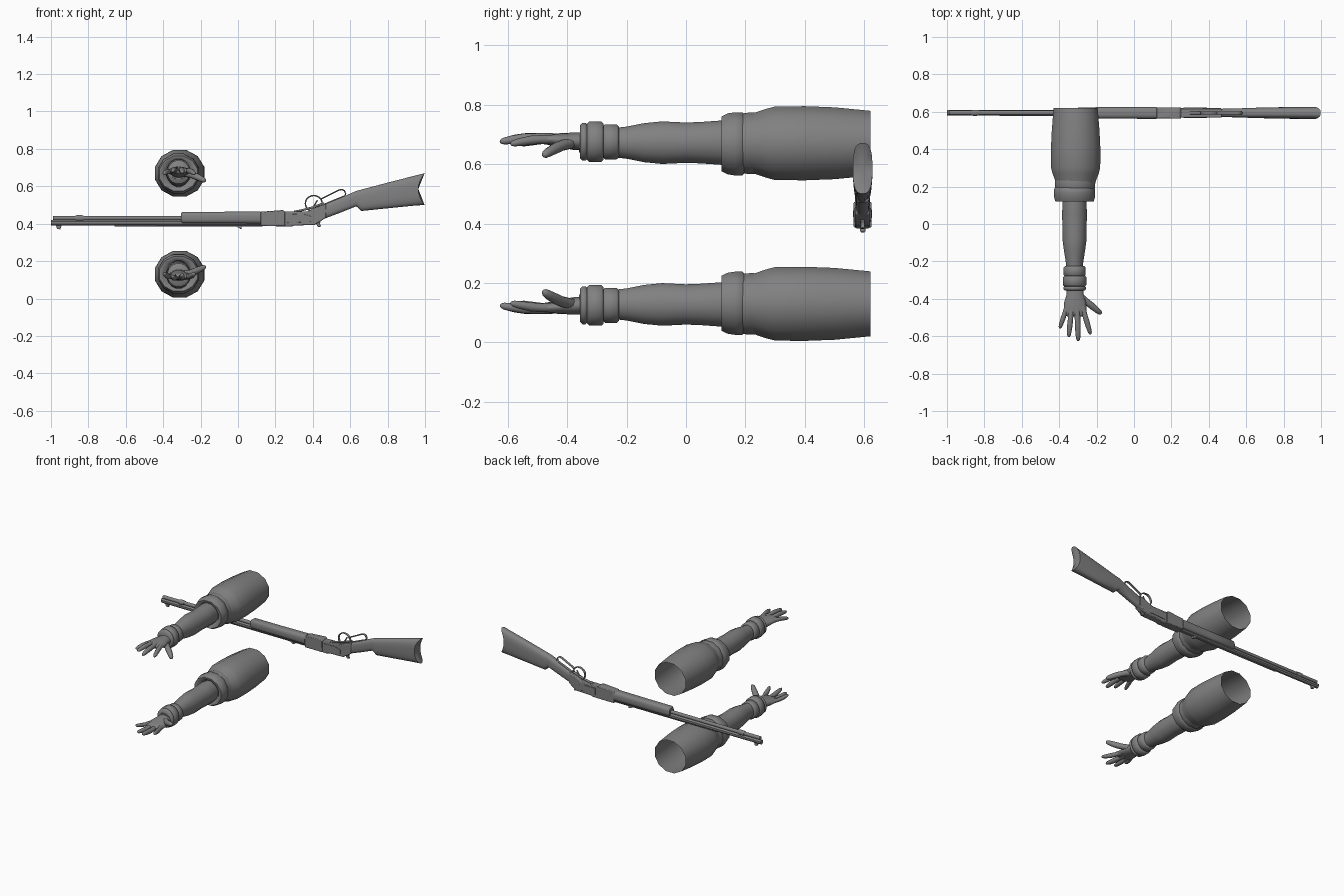
import bpy, bmesh
from math import cos, sin, pi
from mathutils import Vector

cube = bpy.data.objects.get("Cube")
if cube:
    bpy.data.objects.remove(cube)

grey = bpy.data.materials.new("plain_grey")
grey.use_nodes = True
GREY = (0.22, 0.22, 0.22, 1)
grey.diffuse_color = GREY
grey.node_tree.nodes["Principled BSDF"].inputs["Base Color"].default_value = GREY

RIFLE_Y = 0.594
MID_Z = 0.40


def finish(name, bm, angle=40, bevel=0):
    bmesh.ops.recalc_face_normals(bm, faces=bm.faces)
    mesh = bpy.data.meshes.new(name)
    bm.to_mesh(mesh)
    bm.free()
    mesh.materials.append(grey)
    ob = bpy.data.objects.new(name, mesh)
    bpy.context.collection.objects.link(ob)
    if bevel:
        mod = ob.modifiers.new("bevel", "BEVEL")
        mod.width, mod.segments = bevel, 2
    bpy.ops.object.select_all(action="DESELECT")
    ob.select_set(True)
    bpy.context.view_layer.objects.active = ob
    bpy.ops.object.shade_smooth_by_angle(angle=angle * pi / 180)
    return ob


def tube(name, pts, sides=12, caps="both", axis=None, up=(0, 0, 1), power=1, flip=False, shape=None, angle=40):
    """Skin rings along points given as x, y, z, half width, half height."""
    bm = bmesh.new()
    centres = [Vector(p[:3]) for p in pts]
    rings = []
    for i, (c, p) in enumerate(zip(centres, pts)):
        t = Vector(axis) if axis else centres[min(i + 1, len(pts) - 1)] - centres[max(i - 1, 0)]
        side = t.cross(Vector(up)).normalized()
        top = side.cross(t).normalized()
        ring = []
        for k in range(sides):
            a = 2 * pi * (k + 0.5) / sides
            u, v = cos(a), sin(a)
            u = abs(u) ** power * (1 if u > 0 else -1)
            v = abs(v) ** power * (1 if v > 0 else -1)
            ring.append(bm.verts.new(c + side * u * p[3] + top * v * p[4]))
        rings.append(ring)
    for a, b in zip(rings, rings[1:]):
        for k in range(sides):
            j = (k + 1) % sides
            bm.faces.new((a[k], a[j], b[j], b[k]))
    for ring, c, end in ((rings[0], centres[0], "start"), (rings[-1], centres[-1], "end")):
        if caps in ("both", end):
            hub = bm.verts.new(c)
            for k in range(sides):
                bm.faces.new((ring[k], ring[(k + 1) % sides], hub))
    for v in bm.verts:
        if shape:
            shape(v.co)
        if flip:
            v.co.z = 2 * MID_Z - v.co.z
    return finish(name, bm, angle)


def prism(name, outline, half, bevel=0.004, y=RIFLE_Y):
    """Extrude an x-z outline across the rifle."""
    bm = bmesh.new()
    face = bm.faces.new([bm.verts.new((x, y - half, z)) for x, z in outline])
    ext = bmesh.ops.extrude_face_region(bm, geom=[face])
    for v in ext["geom"]:
        if isinstance(v, bmesh.types.BMVert):
            v.co.y += 2 * half
    return finish(name, bm, 35, bevel)


def box(name, x0, x1, z0, z1, half, bevel=0.002, y=RIFLE_Y):
    return prism(name, [(x0, z0), (x1, z0), (x1, z1), (x0, z1)], half, bevel, y)


def arm(prefix, flip):
    def part(name, rows, x, z, sides=12, caps="both", angle=50):
        # rows hold y, half width, half height
        tube(f"{prefix}_{name}", [(x, y, z, w, h) for y, w, h in rows], sides, caps,
             axis=(0, -1, 0), flip=flip, angle=angle)

    # Rolled sleeve, open at the shoulder
    part("sleeve", [(.62, .122, .113), (.5, .132, .125), (.4, .137, .129), (.3, .136, .128),
                    (.27, .128, .12), (.23, .112, .106), (.215, .108, .103)], -.312, .67, 12, "none", 60)
    part("sleeve_roll", [(.215, .105, .1), (.235, .11, .106), (.225, .112, .107), (.2, .111, .106),
                         (.19, .108, .103)], -.315, .67, 12, "none", 60)
    part("sleeve_cuff", [(.2, .1, .098), (.19, .112, .11), (.165, .114, .11), (.14, .112, .106),
                         (.12, .106, .096), (.122, .085, .08), (.15, .06, .07)], -.318, .668, 12, "none", 60)
    # Bare forearm
    part("forearm", [(.19, .06, .068), (.12, .065, .076), (.05, .068, .071), (0, .066, .069),
                     (-.08, .066, .073), (-.14, .058, .067), (-.2, .048, .055), (-.26, .043, .048),
                     (-.36, .044, .034)], -.318, .672, 16)
    # Wrist bands
    for n, (y0, y1, w, h) in enumerate(((-.225, -.28, .06, .06), (-.277, -.333, .065, .07), (-.33, -.356, .062, .065))):
        e = .008
        part(f"wrist_band_{n + 1}", [(y0, w - e, h - e), (y0 - e, w, h), (y1 + e, w, h), (y1, w - e, h - e)],
             -.317, .675, 16)
    # Hand
    tube(f"{prefix}_palm", [(-.316, -.34, .675, .044, .03), (-.315, -.38, .677, .048, .029),
                            (-.315, -.42, .68, .06, .024), (-.314, -.46, .683, .063, .019),
                            (-.313, -.485, .683, .055, .015), (-.313, -.495, .683, .045, .008)],
         14, axis=(0, -1, 0), flip=flip, angle=70)
    digits = {"little": ((-.358, -.44, .68), (-.397, -.558, .666), .013),
              "ring": ((-.334, -.45, .685), (-.349, -.605, .682), .0145),
              "middle": ((-.304, -.45, .687), (-.298, -.626, .675), .0155),
              "index": ((-.277, -.44, .683), (-.232, -.59, .667), .0145),
              "thumb": ((-.29, -.385, .672), (-.174, -.48, .628), .018)}
    for name, (a, b, r) in digits.items():
        a, b = Vector(a), Vector(b)
        rows = []
        for t, s in ((0, 1.1), (.35, 1), (.55, 1.05), (.8, .9), (.93, .72), (.985, .42), (1, .15)):
            c = a.lerp(b, t) + Vector((0, 0, .006 * sin(pi * t)))
            rows.append((*c, r * s, r * s))
        tube(f"{prefix}_{name}_digit", rows, 10, flip=flip, angle=80)


arm("right_arm", False)
arm("left_arm", True)


# Rifle, lying upside down along x
def bar(name, rows, sides=12, power=1, **kw):
    return tube(name, [(x, RIFLE_Y, z, w, h) for x, z, w, h in rows], sides, axis=(1, 0, 0), power=power, **kw)


bar("barrel", [(-1, .405, .016, .016), (.14, .405, .018, .018)], 8)
bar("magazine_tube", [(-.99, .43, .012, .012), (-.28, .43, .012, .012)])
box("barrel_rib", -.66, .13, .386, .396, .009, .001)
bar("barrel_band", [(-.87, .43, .014, .014), (-.86, .43, .016, .017), (-.84, .43, .016, .017), (-.825, .43, .014, .014)])
prism("front_sight", [(-.975, .392), (-.967, .372), (-.95, .37), (-.943, .392)], .006, .001)
prism("rear_sight", [(-.02, .39), (.012, .373), (.02, .373), (.02, .39)], .009, .001)
bar("forend", [(-.305, .433, .024, .024), (-.295, .433, .03, .031), (-.1, .433, .031, .031),
               (.12, .433, .032, .033)], 20, .65)

# Receiver with raised side plates
prism("receiver_block", [(.12, .387), (.12, .464), (.24, .473), (.252, .466), (.252, .387)], .03)
prism("receiver", [(.2, .386), (.2, .464), (.37, .466), (.42, .49), (.47, .505), (.47, .432),
                   (.44, .412), (.41, .394), (.3, .39), (.285, .384)], .025, .005)
for s in (-1, 1):
    prism(f"side_plate_{'right' if s < 0 else 'left'}", [(.265, .405), (.265, .45), (.35, .452), (.39, .44), (.39, .41)],
          .004, .001, RIFLE_Y + s * .024)
prism("hammer", [(.405, .41), (.418, .398), (.428, .382), (.445, .385), (.437, .4), (.445, .42)], .007, .002)


# Shoulder stock with a hollowed butt
def hollow(co):
    if co.x > .99:
        co.x -= .034 * max(0, 1 - ((co.z - .585) / .085) ** 2)


edges = [(.42, .405, .488, .02), (.46, .426, .503, .022), (.55, .46, .54, .024), (.632, .493, .575, .027),
         (.66, .468, .583, .028), (.8, .482, .62, .031), (.94, .496, .656, .033), (.998, .5, .671, .033)]
bar("stock", [(x, (lo + hi) / 2, w, (hi - lo) / 2) for x, lo, hi, w in edges], 24, .7, shape=hollow)


# Lever: trigger guard and finger loop
def strap(name, path, r=.004, depth=.009):
    tube(name, [(x, RIFLE_Y, z, r, depth) for x, z in path], 8, up=(0, 1, 0), angle=60)


strap("trigger_guard", [(.405 + .045 * cos(a * pi / 10), .508 + .043 * sin(a * pi / 10)) for a in range(-3, 15)])
strap("finger_loop", [(.44, .53), (.48, .55), (.54, .58), (.557, .583), (.568, .577), (.576, .56), (.57, .548),
                      (.52, .528), (.46, .503)])
strap("lever_arm", [(.3, .464), (.35, .474), (.4, .488), (.46, .51)], .006)
strap("trigger", [(.4, .475), (.406, .495), (.418, .515), (.425, .525)], .004, .005)
